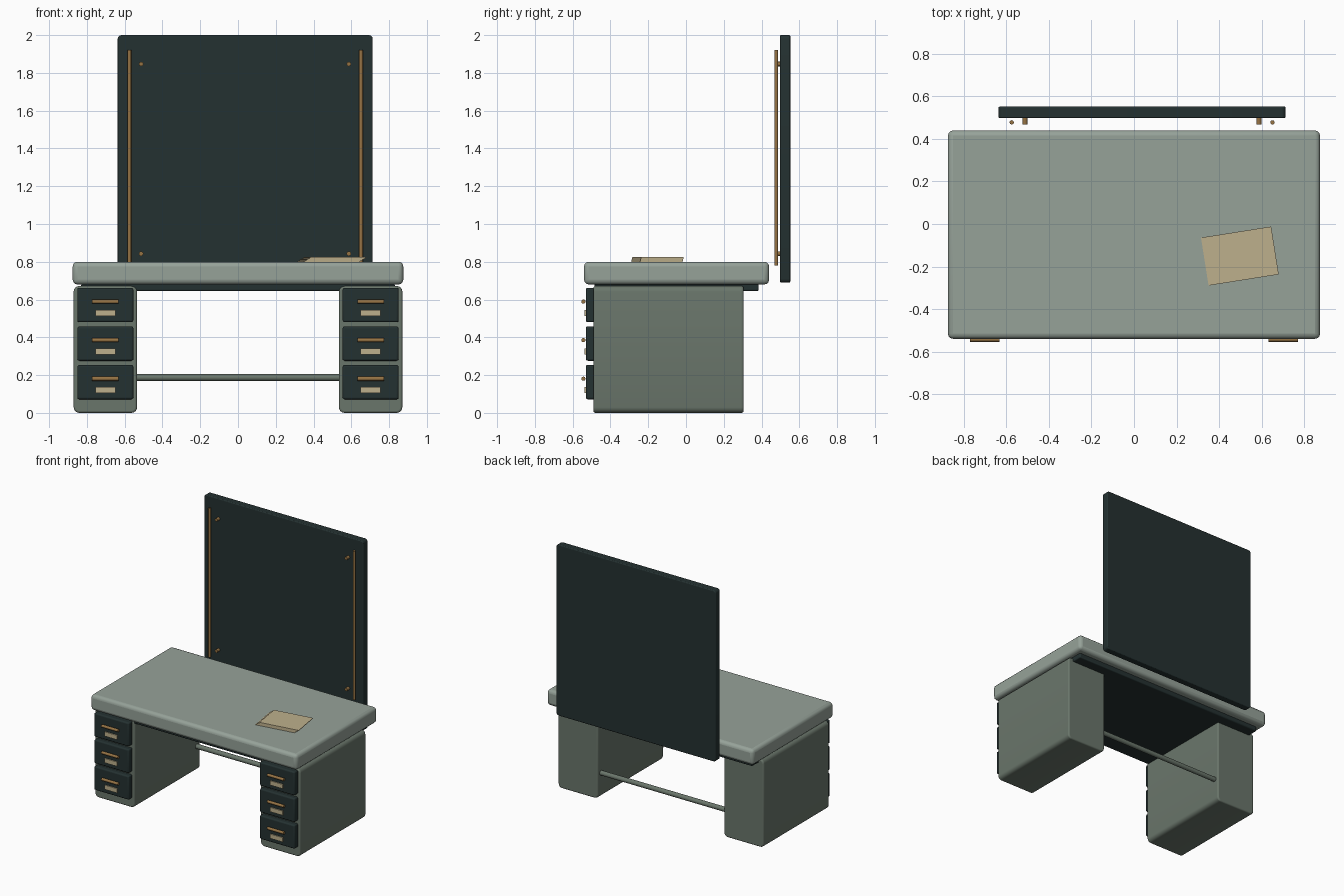
import bpy, bmesh, math
from mathutils import Matrix

if "Cube" in bpy.data.objects:
    bpy.data.objects.remove(bpy.data.objects["Cube"])


def srgb(*c):
    return tuple((v / 255 / 12.92) if v < 11 else ((v / 255 + 0.055) / 1.055) ** 2.4 for v in c) + (1.0,)


def material(name, *rgb):
    m = bpy.data.materials.new(name)
    m.diffuse_color = srgb(*rgb)
    m.use_nodes = True
    m.node_tree.nodes["Principled BSDF"].inputs["Base Color"].default_value = m.diffuse_color
    return m


SAGE = material("pale_sage", 150, 162, 153)
GREEN = material("grey_green", 106, 118, 107)
DARK = material("dark_teal", 36, 49, 49)
BRASS = material("brass", 150, 115, 68)
PAPER = material("paper", 190, 176, 140)


def finish(name, bm, mat, bevel=0.0, segments=3):
    mesh = bpy.data.meshes.new(name)
    bm.to_mesh(mesh)
    bm.free()
    mesh.materials.append(mat)
    ob = bpy.data.objects.new(name, mesh)
    bpy.context.collection.objects.link(ob)
    bpy.ops.object.select_all(action='DESELECT')
    ob.select_set(True)
    bpy.context.view_layer.objects.active = ob
    bpy.ops.object.shade_smooth_by_angle(angle=math.radians(35))
    if bevel:
        mod = ob.modifiers.new("rounded_edges", 'BEVEL')
        mod.width, mod.segments = bevel, segments
        mod.limit_method, mod.angle_limit = 'ANGLE', math.radians(40)
        bpy.ops.object.modifier_apply(modifier=mod.name)
        bpy.ops.object.shade_smooth_by_angle(angle=math.radians(35))
    return ob


def box(name, x, y, z, mat, bevel=0.0, round_y=0.0):
    """Box from (min, max) ranges; round_y rounds the edges running front to back."""
    bm = bmesh.new()
    size = Matrix.Diagonal((x[1] - x[0], y[1] - y[0], z[1] - z[0], 1))
    centre = Matrix.Translation((sum(x) / 2, sum(y) / 2, sum(z) / 2))
    bmesh.ops.create_cube(bm, size=1, matrix=centre @ size)
    if round_y:
        edges = [e for e in bm.edges if abs(e.verts[0].co.y - e.verts[1].co.y) > 0.01]
        bmesh.ops.bevel(bm, geom=edges, offset=round_y, segments=4, profile=0.5, affect='EDGES')
    return finish(name, bm, mat, bevel)


def rod(name, centre, length, radius, axis, mat, sides=16):
    turn = {'X': Matrix.Rotation(math.pi / 2, 4, 'Y'),
            'Y': Matrix.Rotation(math.pi / 2, 4, 'X'), 'Z': Matrix()}[axis]
    bm = bmesh.new()
    bmesh.ops.create_cone(bm, cap_ends=True, segments=sides, radius1=radius, radius2=radius,
                          depth=length, matrix=Matrix.Translation(centre) @ turn)
    return finish(name, bm, mat)


# Desktop and the dark plate beneath it
box("desktop", (-0.875, 0.875), (-0.54, 0.44), (0.68, 0.80), SAGE, 0.025)
box("under_plate", (-0.83, 0.83), (-0.485, 0.385), (0.645, 0.685), DARK, 0.008)

# Pedestals, each with three drawers
for side, cx in (("left", -0.702), ("right", 0.702)):
    box(side + "_pedestal", (cx - 0.168, cx + 0.168), (-0.49, 0.305), (0.0, 0.672),
        GREEN, 0.01, round_y=0.03)
    for i in range(3):
        z = 0.163 + 0.204 * i
        tag = f"{side}_drawer_{i + 1}"
        box(tag, (cx - 0.148, cx + 0.148), (-0.53, -0.48), (z - 0.091, z + 0.091), DARK, 0.01)
        rod(tag + "_handle", (cx, -0.543, z + 0.018), 0.14, 0.011, 'X', BRASS)
        box(tag + "_label", (cx - 0.053, cx + 0.053), (-0.538, -0.529),
            (z - 0.058, z - 0.025), PAPER)

# Foot rail between the pedestals
rod("foot_rail", (0, 0.265, 0.187), 1.09, 0.018, 'X', GREEN)

# Standing back board with brass rods and knobs
box("back_board", (-0.637, 0.713), (0.498, 0.552), (0.69, 2.0), DARK, 0.006, round_y=0.02)
for side, s in (("left", -1), ("right", 1)):
    rod(side + "_board_rod", (0.038 + s * 0.613, 0.478, 1.35), 1.14, 0.01, 'Z', BRASS)
    for level, z in (("lower", 0.843), ("upper", 1.847)):
        rod(f"{side}_{level}_knob", (0.037 + s * 0.55, 0.484, z), 0.032, 0.012, 'Y', BRASS)

# Fanned stack of paper sheets
sheets, thick = 7, 0.0036
for i in range(sheets):
    slide = -0.034 * (1 - i / (sheets - 1))
    sheet = box(f"paper_sheet_{i + 1}", (slide - 0.15, slide + 0.15), (-0.114, 0.114),
                (i * thick, (i + 1) * thick), PAPER)
    sheet.location = (0.5145, -0.148, 0.80)
    sheet.rotation_euler.z = math.radians(9)
